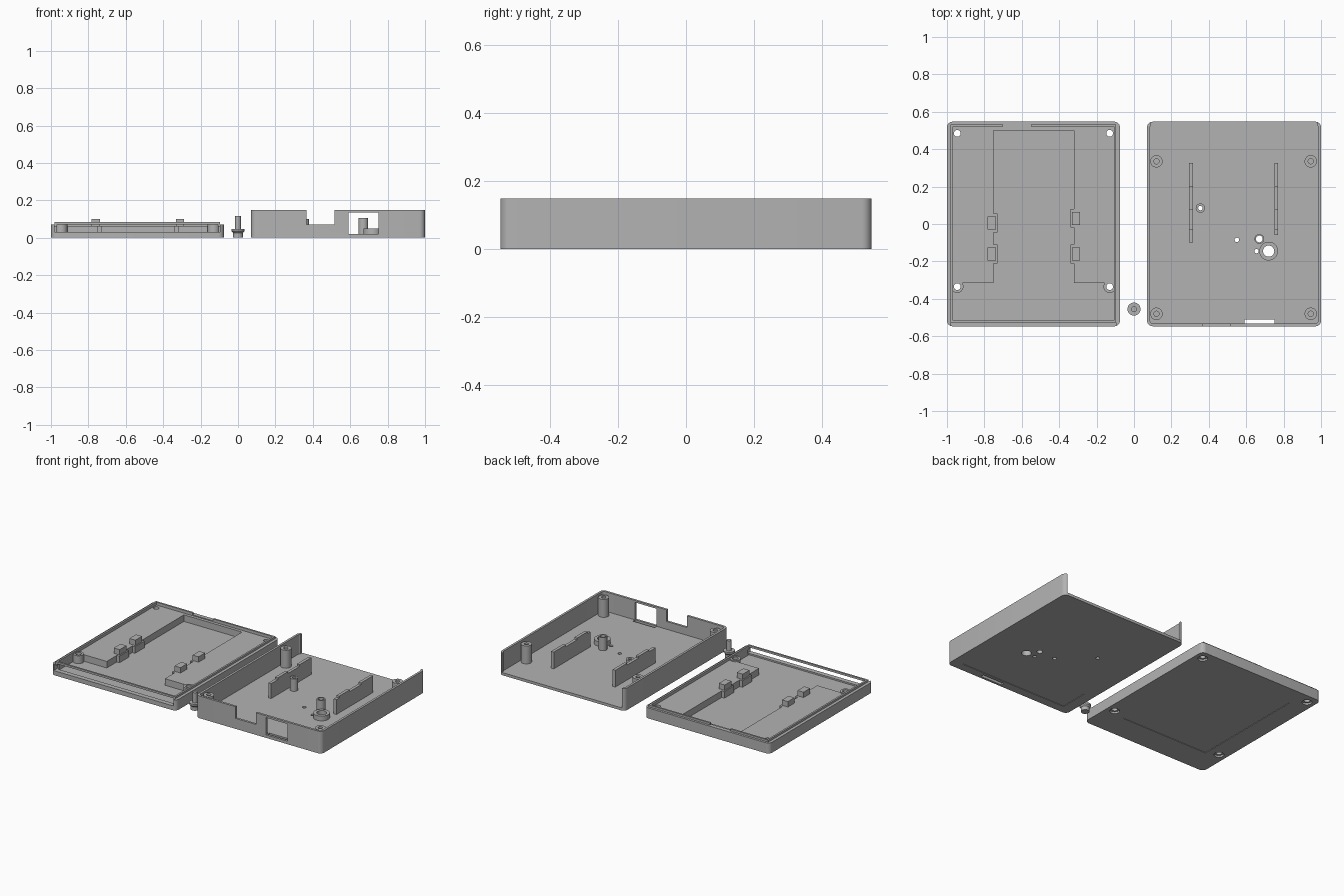
import bpy, bmesh
from math import pi, sin, cos

old = bpy.data.objects.get("Cube")
if old:
    bpy.data.objects.remove(old, do_unlink=True)

grey = bpy.data.materials.new("plain grey")
grey.use_nodes = True
colour = (0.45, 0.45, 0.45, 1)
grey.diffuse_color = colour
grey.node_tree.nodes["Principled BSDF"].inputs["Base Color"].default_value = colour


def make(name, bm):
    bmesh.ops.recalc_face_normals(bm, faces=bm.faces)
    mesh = bpy.data.meshes.new(name)
    bm.to_mesh(mesh)
    bm.free()
    mesh.materials.append(grey)
    ob = bpy.data.objects.new(name, mesh)
    bpy.context.collection.objects.link(ob)
    return ob


def prism(name, outline, z0, z1):
    bm = bmesh.new()
    face = bm.faces.new([bm.verts.new((x, y, z0)) for x, y in outline])
    up = bmesh.ops.extrude_face_region(bm, geom=[face])["geom"]
    verts = [v for v in up if isinstance(v, bmesh.types.BMVert)]
    bmesh.ops.translate(bm, verts=verts, vec=(0, 0, z1 - z0))
    return make(name, bm)


def box(name, x0, x1, y0, y1, z0, z1):
    return prism(name, [(x0, y0), (x1, y0), (x1, y1), (x0, y1)], z0, z1)


def slab(name, x0, x1, y0, y1, z0, z1, r):
    # Rectangular block with rounded vertical corners
    pts = []
    corners = [(x1 - r, y1 - r), (x0 + r, y1 - r), (x0 + r, y0 + r), (x1 - r, y0 + r)]
    for i, (cx, cy) in enumerate(corners):
        for k in range(7):
            a = (i + k / 6) * pi / 2
            pts.append((cx + r * cos(a), cy + r * sin(a)))
    return prism(name, pts, z0, z1)


def cyl(name, x, y, r, z0, z1, n=28):
    ring = [(x + r * cos(2 * pi * i / n), y + r * sin(2 * pi * i / n)) for i in range(n)]
    return prism(name, ring, z0, z1)


def cut(target, *cutters):
    for c in cutters:
        mod = target.modifiers.new("cut", "BOOLEAN")
        mod.operation = "DIFFERENCE"
        mod.solver = "EXACT"
        mod.object = c
    graph = bpy.context.evaluated_depsgraph_get()
    mesh = bpy.data.meshes.new_from_object(target.evaluated_get(graph))
    target.modifiers.clear()
    target.data = mesh
    for c in cutters:
        bpy.data.objects.remove(c, do_unlink=True)
    return target


def tube(name, x, y, r, hole, z0, z1, hole_z=-0.1):
    return cut(cyl(name, x, y, r, z0, z1), cyl("bore", x, y, hole, hole_z, 0.3))


Y = 0.547

# Case body: tray open at the back, with front notch, window and floor holes
L, R = 0.07, 1.0
body = slab("case_body", L, R, -Y, Y, 0, 0.148, 0.03)
cut(body,
    slab("cavity", L + 0.015, R - 0.015, -Y + 0.015, Y - 0.015, 0.018, 0.3, 0.018),
    box("back_opening", L + 0.022, R - 0.022, Y - 0.06, Y + 0.1, 0.018, 0.3),
    box("front_notch", 0.365, 0.515, -0.6, -0.5, 0.07, 0.3),
    box("front_window", 0.59, 0.75, -0.6, -0.5, 0.02, 0.135),
    box("floor_slot", 0.59, 0.75, -0.532, -0.51, -0.1, 0.03),
    cyl("hole", 0.72, -0.145, 0.03, -0.1, 0.1),
    cyl("hole", 0.67, -0.08, 0.018, -0.1, 0.1),
    cyl("hole", 0.55, -0.085, 0.012, -0.1, 0.1),
    cyl("hole", 0.655, -0.145, 0.012, -0.1, 0.1),
    cyl("hole", 0.355, 0.085, 0.012, -0.1, 0.1),
    box("label_recess", 0.14, 0.93, -0.49, -0.3, -0.1, 0.003))

# Screw posts in the case
for x in (0.12, 0.945):
    for y in (-0.48, 0.335):
        tube("screw_post", x, y, 0.033, 0.014, 0.01, 0.138, 0.05)

# Standoffs and sensor collar
tube("small_standoff", 0.355, 0.085, 0.025, 0.012, 0.01, 0.1)
tube("tall_standoff", 0.67, -0.08, 0.026, 0.018, 0.01, 0.105)
tube("sensor_collar", 0.72, -0.145, 0.05, 0.03, 0.01, 0.05)

# Stepped circuit board ribs
for x, start in ((0.305, -0.1), (0.76, -0.06)):
    stops = (start, -0.03, 0.08, 0.2, 0.325)
    for i in range(4):
        top = 0.13 if i % 2 else 0.118
        box("board_rib", x - 0.01, x + 0.01, stops[i], stops[i + 1], 0.01, top)

# Lid: shallow tray with a deep central pocket and an open front edge
L, R = -1.0, -0.075
posts = [(x, y) for x in (-0.945, -0.13) for y in (-0.335, 0.485)]
lid = slab("lid", L, R, -Y, Y, 0, 0.07, 0.03)
holes = [cyl("hole", x, y, 0.018, -0.1, 0.2) for x, y in posts]
holes += [cyl("counterbore", x, y, 0.03, -0.1, 0.012) for x, y in posts]
cut(lid,
    box("upper_cavity", L + 0.03, R - 0.03, -0.515, 0.52, 0.064, 0.2),
    box("pocket", -0.75, -0.32, -0.4, 0.5, 0.02, 0.2),
    box("front_pocket", L + 0.03, R - 0.03, -0.515, -0.315, 0.02, 0.2),
    box("front_opening", L + 0.02, R - 0.02, -0.6, -0.5, 0.03, 0.2),
    box("label_recess", -0.87, -0.225, -0.37, 0.41, -0.1, 0.003),
    *holes)

# Raised lip around the lid, with a gap at the back and a free rail in front
lo, hi, t = L + 0.02, R - 0.02, 0.012
for x in (lo, hi - t):
    box("lip_side", x, x + t, -0.527, 0.53, 0.06, 0.083)
box("lip_front", lo, hi, -0.527, -0.515, 0.07, 0.083)
box("lip_back_right", lo, -0.7, 0.52, 0.532, 0.06, 0.083)
box("lip_back_left", -0.55, hi, 0.52, 0.532, 0.06, 0.083)

# Front bosses of the lid
for x, y in posts:
    if y < 0:
        tube("lid_boss", x, y, 0.033, 0.018, 0.013, 0.072)

# Pocket pads and clips on both edges
for x, side, ys in ((-0.75, 1, (0.005, -0.16)), (-0.32, -1, (0.03, -0.16))):
    for y in ys:
        a, b = sorted((x - side * 0.01, x + side * 0.02))
        box("pocket_pad", a, b, y - 0.05, y + 0.05, 0.015, 0.064)
        c = x - side * 0.01
        box("clip", c - 0.022, c + 0.022, y - 0.035, y + 0.035, 0.05, 0.1)

# Loose button pin, lathed from stacked rings
bm = bmesh.new()
profile = [(0.026, 0), (0.026, 0.025), (0.035, 0.035), (0.035, 0.047),
           (0.015, 0.047), (0.015, 0.115)]
rings = [[bm.verts.new((r * cos(2 * pi * i / 28), -0.455 + r * sin(2 * pi * i / 28), z))
          for i in range(28)] for r, z in profile]
for a, b in zip(rings, rings[1:]):
    for i in range(28):
        j = (i + 1) % 28
        bm.faces.new((a[i], a[j], b[j], b[i]))
bm.faces.new(rings[0])
bm.faces.new(rings[-1])
make("button_pin", bm)

# Smooth the round parts, keep edges sharp
bpy.ops.object.select_all(action="DESELECT")
for ob in bpy.context.collection.objects:
    if ob.type == "MESH" and grey.name in ob.data.materials:
        ob.select_set(True)
        bpy.context.view_layer.objects.active = ob
bpy.ops.object.shade_smooth_by_angle(angle=pi / 6)
